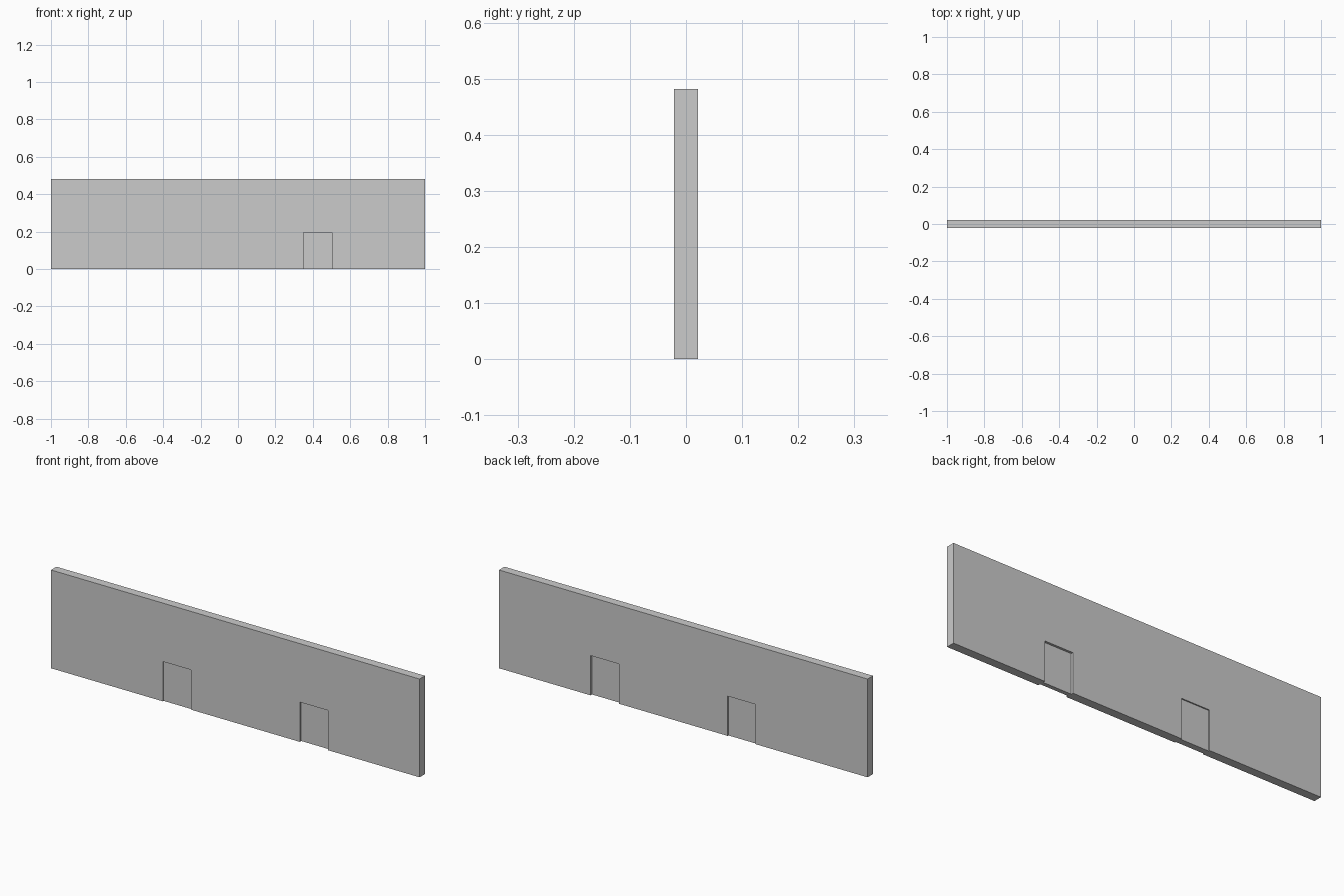
import bpy, bmesh

if "Cube" in bpy.data.objects:
    bpy.data.objects.remove(bpy.data.objects["Cube"])

HALF_T, TOP, DOOR_H = 0.021, 0.482, 0.195
# left edge, right edge, recess on each side
DOORS = [(-0.393, -0.241, 0.006), (0.35, 0.503, 0.011)]


def extrude_profile(name, points, half_depth):
    """Extrude an (x, z) outline symmetrically along y."""
    bm = bmesh.new()
    face = bm.faces.new([bm.verts.new((x, -half_depth, z)) for x, z in points])
    ext = bmesh.ops.extrude_face_region(bm, geom=[face])
    moved = [v for v in ext["geom"] if isinstance(v, bmesh.types.BMVert)]
    bmesh.ops.translate(bm, verts=moved, vec=(0, 2 * half_depth, 0))
    bmesh.ops.recalc_face_normals(bm, faces=bm.faces)
    mesh = bpy.data.meshes.new(name)
    bm.to_mesh(mesh)
    bm.free()
    obj = bpy.data.objects.new(name, mesh)
    bpy.context.collection.objects.link(obj)
    return obj


# wall with door openings notched into its lower edge
outline = [(-1, 0)]
for x0, x1, _ in DOORS:
    outline += [(x0, 0), (x0, DOOR_H), (x1, DOOR_H), (x1, 0)]
outline += [(1, 0), (1, TOP), (-1, TOP)]
extrude_profile("wall", outline, HALF_T)

# door leaves, set back from both wall faces
for side, (x0, x1, recess) in zip(("left", "right"), DOORS):
    extrude_profile(side + "_door",
                    [(x0, 0), (x1, 0), (x1, DOOR_H), (x0, DOOR_H)],
                    HALF_T - recess)
